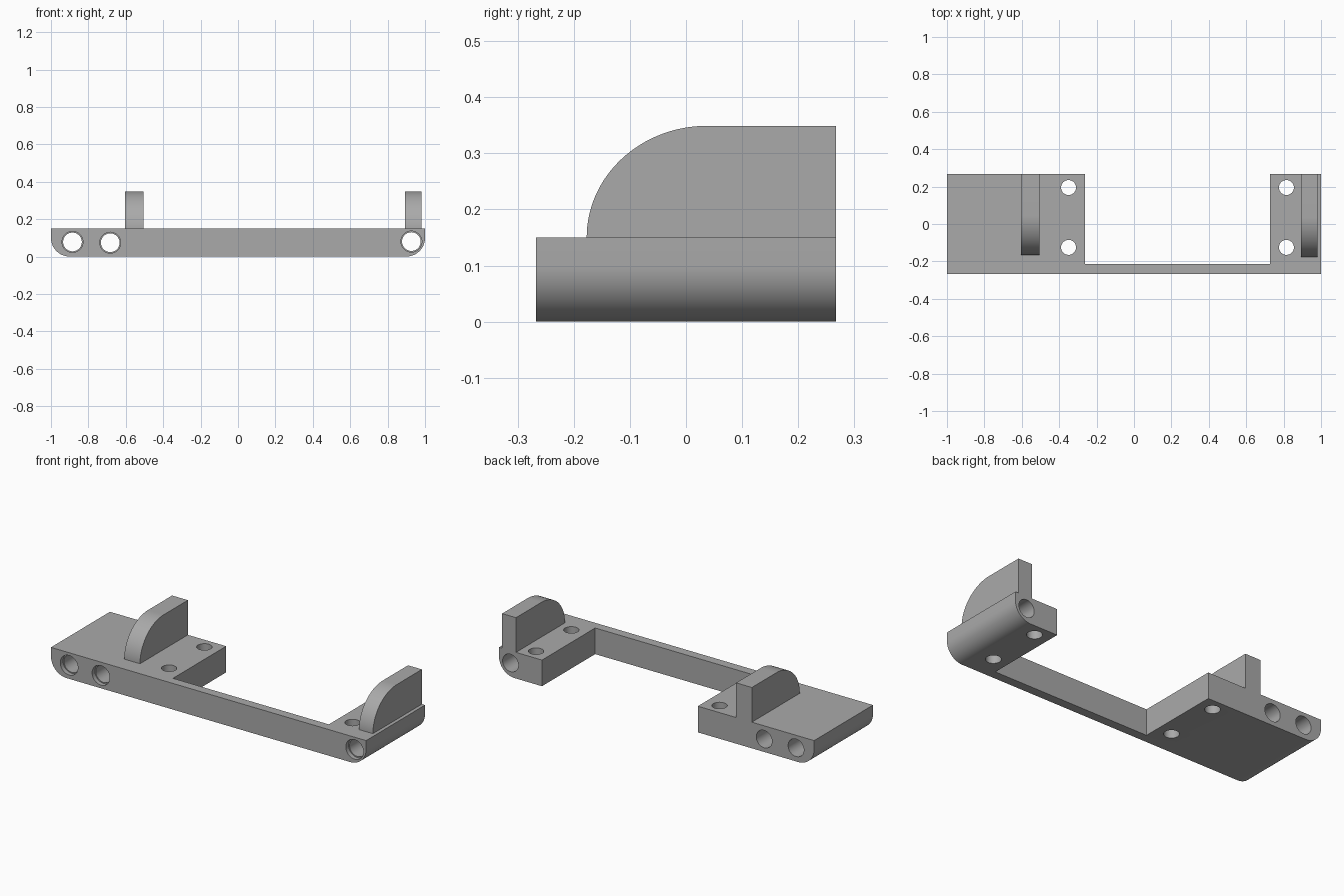
import bpy, bmesh
from math import sin, cos, pi
from mathutils import Matrix

cube = bpy.data.objects.get("Cube")
if cube:
    bpy.data.objects.remove(cube, do_unlink=True)

grey = bpy.data.materials.new("plain grey")
grey.use_nodes = True
colour = (0.4, 0.4, 0.4, 1)
grey.diffuse_color = colour
grey.node_tree.nodes["Principled BSDF"].inputs["Base Color"].default_value = colour

FRONT, BACK, TOP = -0.267, 0.267, 0.15


def finish(name, bm):
    bmesh.ops.recalc_face_normals(bm, faces=bm.faces[:])
    mesh = bpy.data.meshes.new(name)
    bm.to_mesh(mesh)
    bm.free()
    mesh.materials.append(grey)
    obj = bpy.data.objects.new(name, mesh)
    bpy.context.collection.objects.link(obj)
    return obj


def extrude(name, points, offset):
    bm = bmesh.new()
    face = bm.faces.new([bm.verts.new(p) for p in points])
    new = bmesh.ops.extrude_face_region(bm, geom=[face])["geom"]
    verts = [v for v in new if isinstance(v, bmesh.types.BMVert)]
    bmesh.ops.translate(bm, verts=verts, vec=offset)
    return finish(name, bm)


def arc(cx, cy, rx, ry, start, end, steps=24):
    angles = [start + (end - start) * i / steps for i in range(steps + 1)]
    return [(cx + rx * cos(a), cy + ry * sin(a)) for a in angles]


def smooth(obj):
    bpy.ops.object.select_all(action="DESELECT")
    obj.select_set(True)
    bpy.context.view_layer.objects.active = obj
    bpy.ops.object.shade_smooth_by_angle(angle=pi / 6)


def cut(target, cutter):
    mod = target.modifiers.new(cutter.name, "BOOLEAN")
    mod.operation, mod.solver, mod.object = "DIFFERENCE", "EXACT", cutter
    bpy.context.view_layer.objects.active = target
    bpy.ops.object.modifier_apply(modifier=mod.name)
    bpy.data.objects.remove(cutter, do_unlink=True)


def drill(target, centre, radius, depth, along_y):
    bm = bmesh.new()
    turn = Matrix.Rotation(pi / 2 if along_y else 0, 4, "X")
    bmesh.ops.create_cone(bm, cap_ends=True, segments=48, radius1=radius,
                          radius2=radius, depth=depth,
                          matrix=Matrix.Translation(centre) @ turn)
    cut(target, finish("drill", bm))


# Base bar with rounded lower ends
r = 0.1
section = [(-1, TOP)] + arc(-1 + r, r, r, r, pi, 1.5 * pi)
section += arc(1 - r, r, r, r, 1.5 * pi, 2 * pi) + [(1, TOP)]
base = extrude("base_bracket", [(x, FRONT, z) for x, z in section],
               (0, BACK - FRONT, 0))

# Open bay behind the thin front rail
bay = [(-0.262, -0.215), (0.727, -0.215), (0.727, 0.5), (-0.262, 0.5)]
cut(base, extrude("bay", [(x, y, -0.1) for x, y in bay], (0, 0, 0.5)))

# Long holes with a shallow wider mouth at the front
for x, z in ((-0.885, 0.078), (-0.683, 0.074), (0.927, 0.08)):
    drill(base, (x, 0, z), 0.05, 1, True)
    drill(base, (x, FRONT, z), 0.056, 0.05, True)

# Vertical screw holes
for x in (-0.35, 0.815):
    for y in (0.195, -0.125):
        drill(base, (x, y, 0.07), 0.04, 0.5, False)
smooth(base)

# Upright fins with a curved front
for name, x, width, front in (("right_fin", -0.605, 0.1, -0.167),
                              ("left_fin", 0.892, 0.088, -0.177)):
    side = arc(front + 0.215, TOP, 0.215, 0.199, pi, pi / 2, 32)
    side += [(BACK, 0.349), (BACK, TOP)]
    smooth(extrude(name, [(x, y, z) for y, z in side], (width, 0, 0)))
